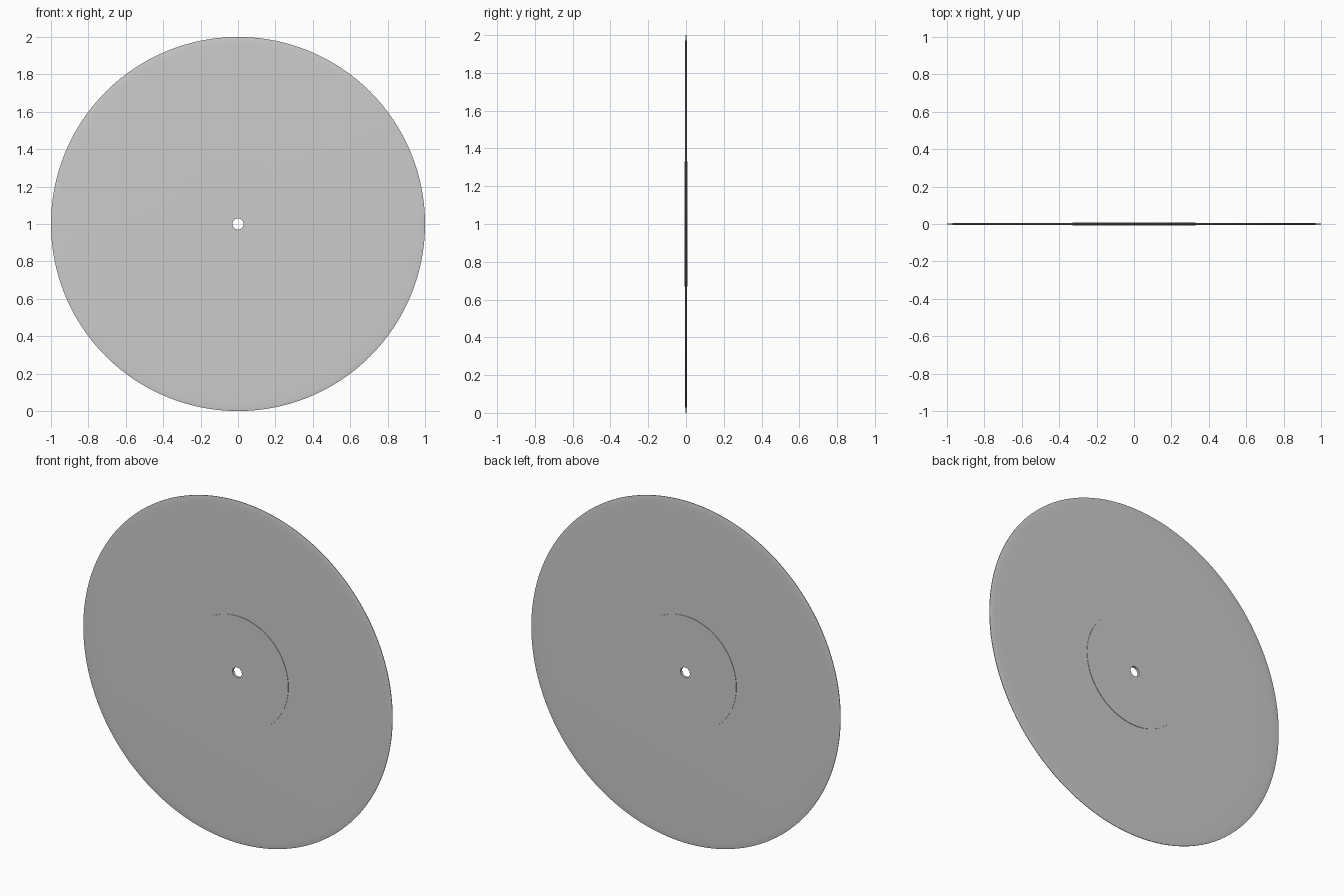
import bpy, bmesh, math

if "Cube" in bpy.data.objects:
    bpy.data.objects.remove(bpy.data.objects["Cube"])

SEGMENTS = 128
CENTRE_Z = 1.0


def lathe(name, profile):
    """Spin a closed (radius, y) profile about the horizontal y axis."""
    bm = bmesh.new()
    rings = []
    for i in range(SEGMENTS):
        a = 2 * math.pi * i / SEGMENTS
        rings.append([bm.verts.new((r * math.cos(a), y, CENTRE_Z + r * math.sin(a)))
                      for r, y in profile])
    n = len(profile)
    for i in range(SEGMENTS):
        r0, r1 = rings[i], rings[(i + 1) % SEGMENTS]
        for j in range(n):
            k = (j + 1) % n
            bm.faces.new((r0[j], r0[k], r1[k], r1[j]))
    bmesh.ops.recalc_face_normals(bm, faces=bm.faces)
    mesh = bpy.data.meshes.new(name)
    bm.to_mesh(mesh)
    bm.free()
    obj = bpy.data.objects.new(name, mesh)
    bpy.context.collection.objects.link(obj)
    bpy.ops.object.select_all(action='DESELECT')
    obj.select_set(True)
    bpy.context.view_layer.objects.active = obj
    bpy.ops.object.shade_smooth_by_angle(angle=math.radians(30))
    return obj


# Grooved disc: flat body thinning towards a rounded rim, with spindle hole
HOLE = 0.03
half = [(HOLE, 0.005), (0.91, 0.005), (0.97, 0.004), (0.99, 0.003), (1.0, 0.0015)]
lathe("record_disc", half + [(r, -y) for r, y in reversed(half)])

# Raised centre labels, one on each face
for side, name in ((-1, "front_label"), (1, "back_label")):
    lathe(name, [(HOLE, side * 0.004), (HOLE, side * 0.0075),
                 (0.33, side * 0.0075), (0.33, side * 0.004)])
